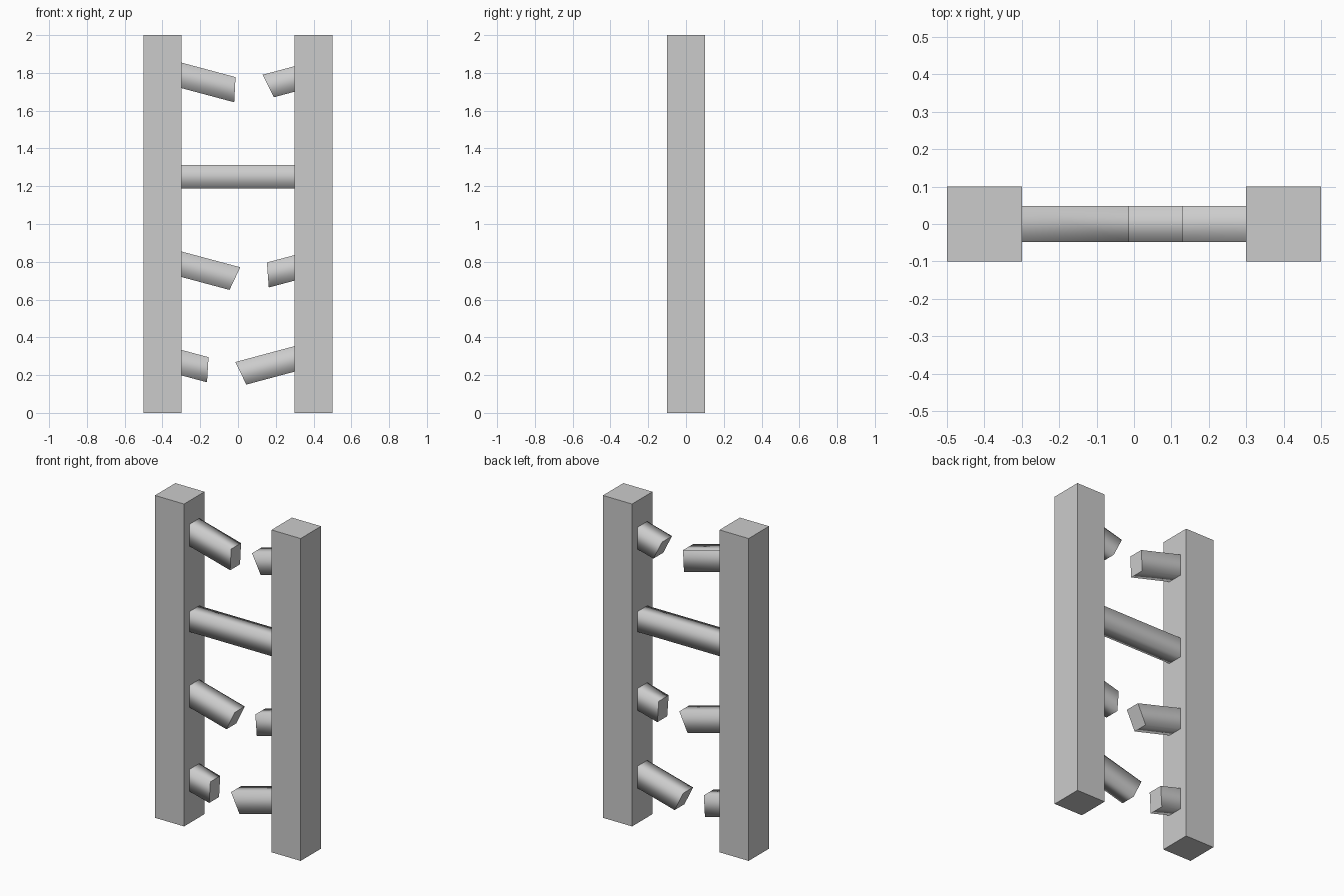
import bpy, bmesh, math

if "Cube" in bpy.data.objects:
    bpy.data.objects.remove(bpy.data.objects["Cube"])

RUNG_HALF_Y = 0.0485
SLOPE = math.tan(math.radians(15))


def prism(name, profile, half_y, smooth=False):
    """Extrude an x-z profile (first two points top, last two bottom) along y."""
    bm = bmesh.new()
    front = [bm.verts.new((x, -half_y, z)) for x, z in profile]
    back = [bm.verts.new((x, half_y, z)) for x, z in profile]
    bm.faces.new(front)
    bm.faces.new(back[::-1])
    for i in range(4):
        j = (i + 1) % 4
        bm.faces.new((front[j], front[i], back[i], back[j]))
    bmesh.ops.recalc_face_normals(bm, faces=bm.faces)
    if smooth:
        # Soft sides along the length, crisp end caps
        bm.faces.ensure_lookup_table()
        for f in bm.faces:
            f.smooth = True
        for cap in (bm.faces[3], bm.faces[5]):
            for e in cap.edges:
                e.smooth = False
    mesh = bpy.data.meshes.new(name)
    bm.to_mesh(mesh)
    bm.free()
    ob = bpy.data.objects.new(name, mesh)
    bpy.context.collection.objects.link(ob)
    return ob


def broken_rung(name, side, z, top_len, bottom_len):
    """Sagging rung stub, cut upright at the post and obliquely at the break."""
    def point(length, dz):
        return (side * (0.3 - length), z + dz - SLOPE * length)
    h = 0.0675
    prism(name, [point(0, h), point(top_len, h),
                 point(bottom_len, -h), point(0, -h)], RUNG_HALF_Y, True)


# Side posts
for name, s in (("left_post", -1), ("right_post", 1)):
    prism(name, [(s * 0.5, 2), (s * 0.3, 2), (s * 0.3, 0), (s * 0.5, 0)], 0.1)

# Intact rung
prism("whole_rung", [(-0.3, 1.3125), (0.3, 1.3125), (0.3, 1.1875), (-0.3, 1.1875)],
      RUNG_HALF_Y, True)

# Broken rungs: side, height at post, top length, bottom length
broken_rung("upper_left_broken_rung", -1, 1.787, 0.287, 0.28)
broken_rung("upper_right_broken_rung", 1, 1.768, 0.17, 0.11)
broken_rung("middle_left_broken_rung", -1, 0.787, 0.312, 0.255)
broken_rung("middle_right_broken_rung", 1, 0.768, 0.147, 0.137)
broken_rung("lower_left_broken_rung", -1, 0.266, 0.144, 0.136)
broken_rung("lower_right_broken_rung", 1, 0.286, 0.314, 0.256)
